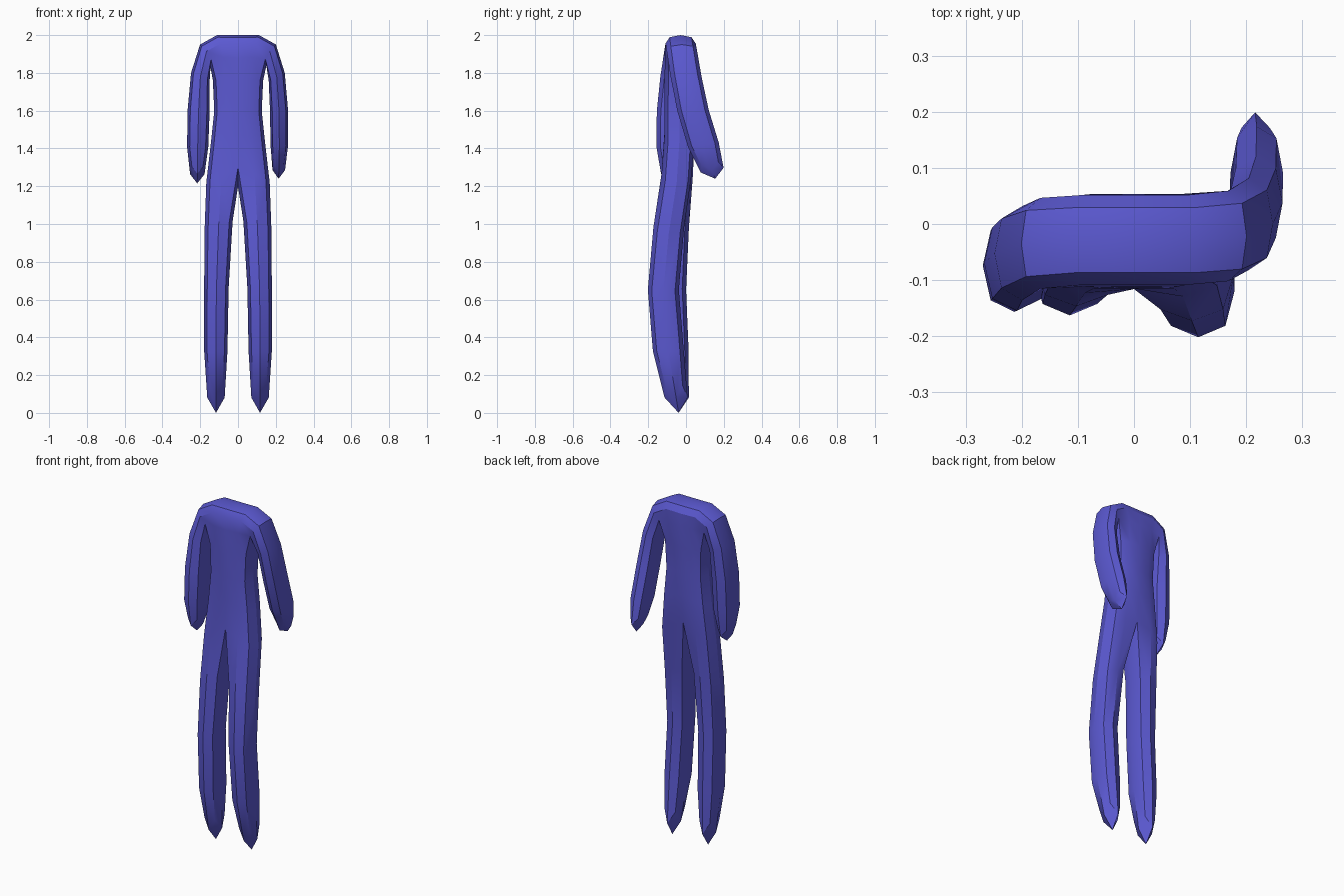
import bpy
import bmesh

cube = bpy.data.objects.get("Cube")
if cube:
    bpy.data.objects.remove(cube)

# One flat colour for the whole figure
mat = bpy.data.materials.new("violet_blue")
colour = (0.105, 0.1, 0.64, 1.0)
mat.diffuse_color = colour
mat.use_nodes = True
mat.node_tree.nodes["Principled BSDF"].inputs["Base Color"].default_value = colour

bm = bmesh.new()


def body_ring(half_x, front, back, z, z_mid):
    """Six points: front left to right, then back right to left."""
    return [bm.verts.new(p) for p in (
        (half_x, front, z), (0, front, z_mid), (-half_x, front, z),
        (-half_x, back, z), (0, back, z_mid), (half_x, back, z))]


def limb_ring(side, outer, inner, front, back, z_front, z_back):
    """Four points: outer front, inner front, inner back, outer back."""
    return [bm.verts.new(p) for p in (
        (side * outer, front, z_front), (side * inner, front, z_front),
        (side * inner, back, z_back), (side * outer, back, z_back))]


def bridge(a, b, skip=()):
    n = len(a)
    for i in range(n):
        if i not in skip:
            j = (i + 1) % n
            bm.faces.new((a[i], a[j], b[j], b[i]))


def limb(root, rings):
    """Tube from the root through the rings, closed at the end."""
    for ring in rings:
        bridge(root, ring)
        root = ring
    bm.faces.new(root)


# Torso: hips, waist, chest and shoulder top
hips = body_ring(0.175, -0.115, 0.045, 1.25, 1.38)
waist = body_ring(0.113, -0.115, 0.042, 1.60, 1.60)
chest = body_ring(0.153, -0.112, 0.056, 1.92, 1.90)
top = body_ring(0.222, -0.105, 0.047, 2.0, 2.0)
bridge(hips, waist)
bridge(waist, chest)
bridge(chest, top, skip=(2, 5))     # arm roots stay open
bm.faces.new((top[0], top[1], top[4], top[5]))
bm.faces.new((top[1], top[2], top[3], top[4]))

# Legs: knee and foot rings, the left knee further forward
for side, o, knee_front, knee_back in ((1, 0, -0.23, -0.065), (-1, 2, -0.178, -0.014)):
    outer_back = 5 - o
    root = [hips[o], hips[1], hips[4], hips[outer_back]]
    limb(root, [
        limb_ring(side, 0.180, 0.057, knee_front, knee_back, 0.65, 0.65),
        limb_ring(side, 0.178, 0.055, -0.120, 0.042, 0.0, 0.0)])

# Left arm swings back
limb([top[0], chest[0], chest[5], top[5]], [
    limb_ring(1, 0.273, 0.172, -0.055, 0.113, 1.60, 1.60),
    limb_ring(1, 0.258, 0.172, 0.075, 0.234, 1.22, 1.26)])

# Right arm swings slightly forward
limb([top[2], chest[2], chest[3], top[3]], [
    limb_ring(-1, 0.275, 0.147, -0.163, 0.012, 1.60, 1.60),
    limb_ring(-1, 0.264, 0.168, -0.150, 0.005, 1.22, 1.21)])

bmesh.ops.recalc_face_normals(bm, faces=bm.faces[:])
mesh = bpy.data.meshes.new("headless_body")
bm.to_mesh(mesh)
bm.free()
mesh.materials.append(mat)
body = bpy.data.objects.new("headless_body", mesh)
bpy.context.collection.objects.link(body)

# Round the cage once, keeping the low-poly eight-sided limbs
sub = body.modifiers.new("rounding", "SUBSURF")
sub.levels = sub.render_levels = 1
sub.use_limit_surface = False
for ob in bpy.context.selected_objects:
    ob.select_set(False)
bpy.context.view_layer.objects.active = body
body.select_set(True)
bpy.ops.object.modifier_apply(modifier=sub.name)
bpy.ops.object.shade_smooth_by_angle(angle=0.52)
